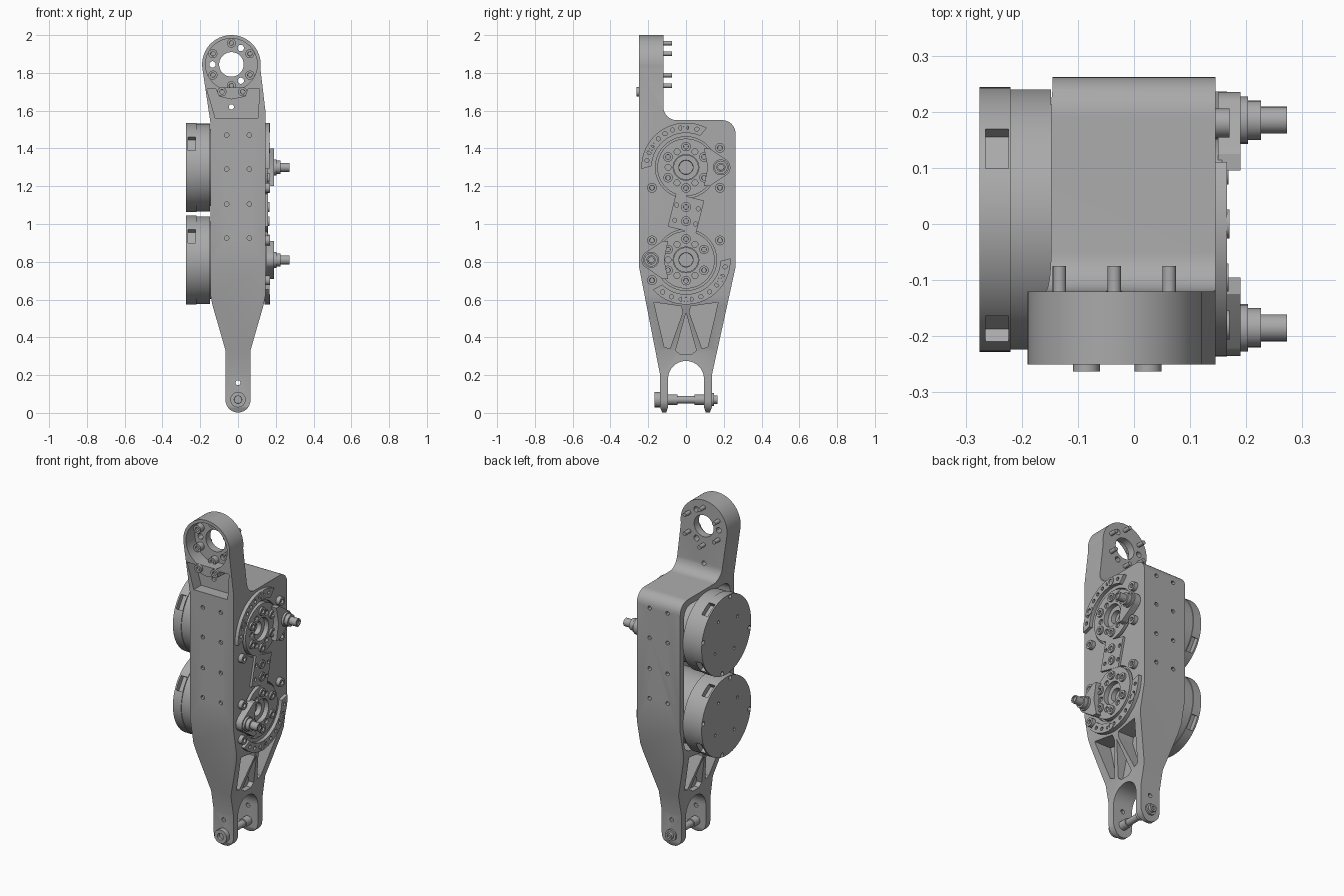
import bpy, bmesh, math
from math import cos, sin, radians

if "Cube" in bpy.data.objects:
    bpy.data.objects.remove(bpy.data.objects["Cube"], do_unlink=True)

grey = bpy.data.materials.new("machined_grey")
grey.use_nodes = True
COLOUR = (0.4, 0.4, 0.4, 1)
grey.diffuse_color = COLOUR
grey.node_tree.nodes["Principled BSDF"].inputs["Base Color"].default_value = COLOUR
parts = []


def arc(c, r, a0, a1, n=16):
    return [(c[0] + r * cos(radians(a0 + (a1 - a0) * i / n)),
             c[1] + r * sin(radians(a0 + (a1 - a0) * i / n))) for i in range(n + 1)]


def circle(c, r, n=24):
    return arc(c, r, 0, 360, n)[:-1]


def rounded(u0, u1, v0, v1, r):
    return (arc((u1 - r, v1 - r), r, 0, 90, 6) + arc((u0 + r, v1 - r), r, 90, 180, 6)
            + arc((u0 + r, v0 + r), r, 180, 270, 6) + arc((u1 - r, v0 + r), r, 270, 360, 6))


def prism(name, pts, axis, a, b, socket=0):
    """Extrude an outline along x (outline in y,z) or y (outline in x,z)."""
    place = (lambda u, v, w: (w, u, v)) if axis == "x" else (lambda u, v, w: (u, w, v))
    bm = bmesh.new()
    base = bm.faces.new([bm.verts.new(place(u, v, a)) for u, v in pts])
    geom = bmesh.ops.extrude_face_region(bm, geom=[base], use_keep_orig=True)["geom"]
    bmesh.ops.translate(bm, verts=[g for g in geom if isinstance(g, bmesh.types.BMVert)],
                        vec=place(0, 0, b - a))
    bmesh.ops.recalc_face_normals(bm, faces=bm.faces[:])
    if socket:
        top = [g for g in geom if isinstance(g, bmesh.types.BMFace)]
        bmesh.ops.inset_individual(bm, faces=top, thickness=socket, depth=0)
        bmesh.ops.inset_individual(bm, faces=top, thickness=socket * 0.05, depth=-socket)
    mesh = bpy.data.meshes.new(name)
    bm.to_mesh(mesh)
    bm.free()
    mesh.materials.append(grey)
    ob = bpy.data.objects.new(name, mesh)
    bpy.context.collection.objects.link(ob)
    parts.append(ob)
    return ob


def cyl(name, axis, c, r, a, b, n=24, socket=0):
    return prism(name, circle(c, r, n), axis, a, b, socket)


def bolt(name, axis, c, r, a, b):
    return cyl(name, axis, c, r, a, b, 16, r * 0.5)


def boolean(ob, tool, op="DIFFERENCE"):
    mod = ob.modifiers.new("cut", "BOOLEAN")
    mod.operation, mod.object, mod.solver = op, tool, "EXACT"
    bpy.context.view_layer.objects.active = ob
    bpy.ops.object.modifier_apply(modifier="cut")
    parts.remove(tool)
    bpy.data.objects.remove(tool, do_unlink=True)


def cut(ob, pts, axis, a, b):
    boolean(ob, prism("cutter", pts, axis, a, b))


HEAD = (-0.035, 1.845)
HUBS = ((1.30, 1), (0.81, -1))

# Body: side outline crossed with front outline
side = ([(-0.25, 2.02), (-0.25, 0.78), (-0.137, 0.2), (-0.137, 0.03), (-0.125, 0), (-0.105, 0), (-0.095, 0.03)]
        + arc((0, 0.18), 0.095, 180, 0, 20)
        + [(0.095, 0.03), (0.105, 0), (0.125, 0), (0.137, 0.03), (0.137, 0.2), (0.262, 0.77)]
        + arc((0.192, 1.48), 0.07, 0, 90, 8) + arc((-0.05, 1.62), 0.07, 270, 180, 8)
        + [(-0.12, 2.02)])
front = (arc(HEAD, 0.155, -8, 188, 40) + [(-0.145, 1.53), (-0.145, 0.62), (-0.135, 0.57), (-0.066, 0.33)]
         + arc((0, 0.068), 0.066, 180, 360, 20)
         + [(0.066, 0.33), (0.135, 0.57), (0.145, 0.62), (0.145, 1.6)])
body = prism("body", side, "x", -0.3, 0.3)
boolean(body, prism("front_outline", front, "y", -0.4, 0.4), "INTERSECT")

# Motor bay, open on the motor side
cut(body, rounded(-0.215, 0.225, 0.63, 1.51, 0.06), "x", -0.2, 0.1)

# Truss pockets on both sides of the taper
for s in (1, -1):
    for m in (1, -1):
        cut(body, [(m * 0.17, 0.585), (m * 0.025, 0.565), (m * 0.018, 0.53), (m * 0.085, 0.34), (m * 0.115, 0.35)],
            "x", s * 0.025, s * 0.3)
    cut(body, [(0, 0.53), (-0.055, 0.33), (-0.03, 0.31), (0.03, 0.31), (0.055, 0.33)], "x", s * 0.035, s * 0.3)

# Head: ring recess, bore, web pocket and through holes
cut(body, circle(HEAD, 0.137, 48), "y", -0.3, -0.165)
cut(body, circle(HEAD, 0.065, 32), "y", -0.3, 0)
cut(body, [(-0.165, 1.715), (-0.12, 1.56), (0.105, 1.56), (0.115, 1.715)], "y", -0.3, -0.18)
for a in (60, 180, 300):
    cut(body, arc(HEAD, 0.1, a, a + 360, 1)[:1] and circle(arc(HEAD, 0.1, a, a, 1)[0], 0.017, 12), "y", -0.3, 0)
cut(body, circle((-0.035, 1.62), 0.014, 12), "y", -0.3, -0.08)
cut(body, circle((0, 0.16), 0.013, 12), "y", -0.3, 0.3)
prism("head_clamp_block", [(-0.12, 1.722), (-0.1, 1.675), (-0.035, 1.66), (0.04, 1.675), (0.055, 1.722)],
      "y", -0.248, -0.17)
for x in (-0.085, 0.025):
    bolt("clamp_bolt", "y", (x, 1.70), 0.024, -0.24, -0.263)
for p in arc(HEAD, 0.113, 30, 330, 5):
    bolt("head_bolt", "y", p, 0.024, -0.16, -0.2)
    cyl("head_pin", "y", p, 0.012, -0.13, -0.075, 16)

# Rows of holes on the front and back faces
for z in (1.47, 1.29, 1.105, 0.925):
    for x in (-0.06, 0.06):
        for s in (-1, 1):
            cut(body, circle((x, z), 0.012, 12), "y", s * 0.235, s * 0.3)

for z, s in HUBS:
    turn = 0 if s > 0 else 180
    c = (0, z)
    # Output hub set in a round groove
    cut(body, circle(c, 0.162, 64), "x", 0.125, 0.2)
    cut(body, circle(c, 0.07, 32), "x", 0.09, 0.2)
    hub = cyl("output_hub", "x", c, 0.152, 0.12, 0.157, 64)
    cut(hub, circle(c, 0.068, 32), "x", 0.1, 0.2)
    bore = cyl("hub_bore", "x", c, 0.066, 0.1, 0.13, 32, 0.028)
    for p in arc(c, 0.11, 30, 330, 5):
        bolt("hub_bolt", "x", p, 0.025, 0.15, 0.168)
    for p in arc(c, 0.095, 60, 300, 4):
        cut(hub, circle(p, 0.016, 12), "x", 0.145, 0.2)

    # Raised stop crescent
    a0, a1 = (62, 182) if s > 0 else (222, 362)
    band = arc(c, 0.236, a0, a1, 32) + arc(c, 0.182, a1 - 4, a0 + 4, 32)
    stop = prism("stop_crescent", band, "x", 0.14, 0.166)
    for p in arc(c, 0.21, a0 + 12, a1 - 12, 8):
        cut(stop, circle(p, 0.011, 12), "x", 0.15, 0.2)
    for y in (-0.18, 0.18):
        for dz in (-0.108, 0.103):
            bolt("flange_bolt", "x", (y, z + dz), 0.026, 0.14, 0.17)
    bolt("flange_bolt", "x", (0, z + s * 0.21), 0.026, 0.14, 0.17)

    # Crank and its stepped pin
    outline = [(0.095, -0.1), (0.125, -0.1)] + arc((0.185, 0), 0.05, -45, 45, 12) \
        + [(0.125, 0.1), (0.095, 0.1), (0.115, 0)]
    prism("crank", [(s * u, z + s * v) for u, v in outline], "x", 0.15, 0.19)
    pin = (s * 0.185, z)
    cyl("crank_boss", "x", pin, 0.042, 0.17, 0.203)
    cyl("crank_collar", "x", pin, 0.035, 0.2, 0.226)
    cyl("crank_pin", "x", pin, 0.024, 0.22, 0.273, 24, 0.008)

    # Motor: barrel in the bay, housing and vented cap outside
    m = (0.008, z - 0.001)
    cyl("motor_barrel", "x", m, 0.205, -0.16, 0.1, 64)
    cyl("motor_housing", "x", m, 0.232, -0.222, -0.148, 96)
    cap = cyl("motor_cap", "x", m, 0.236, -0.22, -0.275, 96)
    for a in (57, 147, 327):
        t = radians(a)
        vent = [(m[0] + r * cos(t) - k * sin(t), m[1] + r * sin(t) + k * cos(t))
                for r, k in ((0.205, -0.042), (0.3, -0.042), (0.3, 0.042), (0.205, 0.042))]
        cut(cap, vent, "x", -0.265, -0.224)
    for a in (10, 100, 190, 280):
        cut(cap, circle(arc(m, 0.222, a, a, 1)[0], 0.013, 12), "x", -0.3, -0.255)
        cut(cap, circle(arc(m, 0.13, a + 45, a, 1)[0], 0.009, 12), "x", -0.3, -0.265)

# Tilted link plate between the hubs
t = radians(-14)
plate = prism("link_plate", [(u * cos(t) - v * sin(t), 1.055 + u * sin(t) + v * cos(t))
              for u, v in ((-0.077, -0.09), (0.077, -0.09), (0.077, 0.09), (-0.077, 0.09))], "x", 0.14, 0.158)
for y, z in ((-0.05, 1.10), (0.065, 1.08), (-0.06, 1.02), (0.05, 1.0)):
    cut(plate, circle((y, z), 0.011, 12), "x", 0.148, 0.2)
for z in (1.09, 1.015):
    bolt("link_bolt", "x", (0, z), 0.026, 0.15, 0.166)

# Fork axle
AXLE = (0, 0.07)
bolt("axle_head", "y", AXLE, 0.041, -0.13, -0.168)
cyl("axle_shaft", "y", AXLE, 0.02, -0.15, 0.15)
for s in (-1, 1):
    cyl("axle_spacer", "y", AXLE, 0.027, s * 0.1, s * 0.045)
cyl("axle_washer", "y", AXLE, 0.034, 0.13, 0.148)
bolt("axle_end", "y", AXLE, 0.022, 0.14, 0.167)

# Smooth round surfaces, keep hard edges
bpy.ops.object.select_all(action="DESELECT")
for ob in parts:
    ob.select_set(True)
bpy.context.view_layer.objects.active = body
bpy.ops.object.shade_smooth_by_angle(angle=radians(30))
